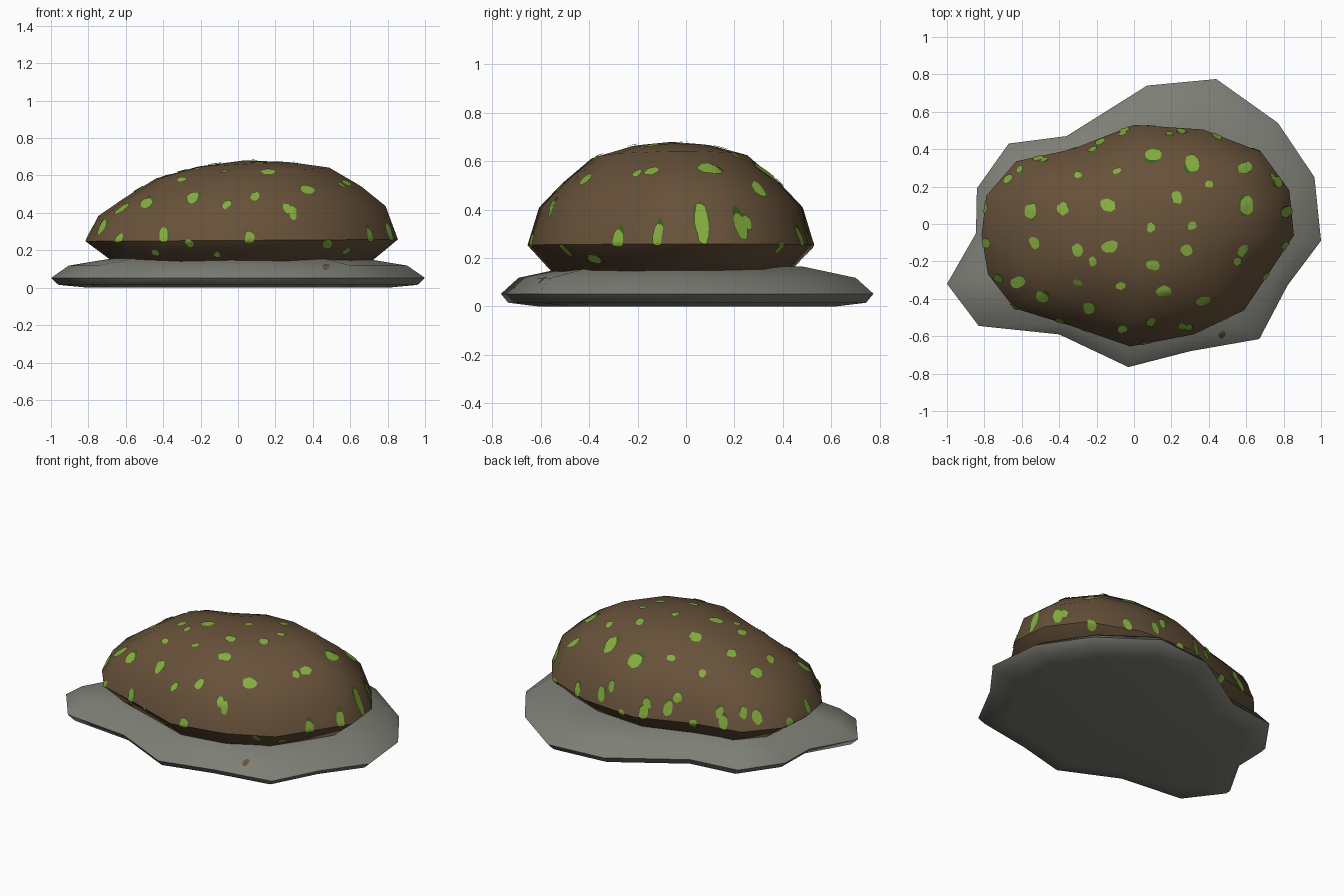
import bpy, bmesh, math, random
from mathutils import Vector
from mathutils.bvhtree import BVHTree

if "Cube" in bpy.data.objects:
    bpy.data.objects.remove(bpy.data.objects["Cube"])

random.seed(4)


def material(name, r, g, b):
    m = bpy.data.materials.new(name)
    m.diffuse_color = (r, g, b, 1)
    m.use_nodes = True
    m.node_tree.nodes["Principled BSDF"].inputs["Base Color"].default_value = m.diffuse_color
    return m


STONE = material("grey stone", 0.205, 0.21, 0.18)
SOIL = material("brown soil", 0.135, 0.083, 0.042)
MOSS = material("light moss green", 0.23, 0.42, 0.05)
DARK = material("dark moss green", 0.05, 0.11, 0.012)


def finish(bm, name, mats, angle=55):
    me = bpy.data.meshes.new(name)
    bm.to_mesh(me)
    for m in mats:
        me.materials.append(m)
    ob = bpy.data.objects.new(name, me)
    bpy.context.collection.objects.link(ob)
    me.shade_smooth()
    me.set_sharp_from_angle(angle=math.radians(angle))
    return ob


def lathe_outline(outline, profile, centre, top=None):
    """Stack scaled copies of an outline; profile rows are (scale, z, tilt)."""
    bm = bmesh.new()
    cx, cy = centre
    rings = []
    for s, z, tilt in profile:
        rings.append([bm.verts.new((cx + (x - cx) * s, cy + (y - cy) * s,
                                    z + tilt * (x - cx))) for x, y in outline])
    n = len(outline)
    for a, b in zip(rings, rings[1:]):
        for i in range(n):
            j = (i + 1) % n
            bm.faces.new((a[i], a[j], b[j], b[i]))
    bm.faces.new(rings[0][::-1])
    if top is None:
        bm.faces.new(rings[-1])
    else:
        peak = bm.verts.new((cx, cy, top))
        for i in range(n):
            bm.faces.new((rings[-1][i], rings[-1][(i + 1) % n], peak))
    bmesh.ops.recalc_face_normals(bm, faces=bm.faces[:])
    return bm


# Irregular stone slab
slab_outline = [(1.0, -.09), (.965, .25), (.77, .54), (.44, .775), (.07, .74), (-.36, .47),
                (-.67, .43), (-.84, .19), (-.845, -.05), (-1.0, -.32), (-.83, -.545),
                (-.4, -.59), (-.03, -.765), (.3, -.68), (.67, -.615), (.82, -.33)]
slab_bm = lathe_outline(slab_outline, [(.8, 0, 0), (.96, .015, 0), (1, .052, 0),
                                       (.905, .118, 0), (.62, .165, 0)], (0, 0))
slab_tree = BVHTree.FromBMesh(slab_bm)
finish(slab_bm, "stone_slab", [STONE])

# Soil mound, undercut at the foot
C = (.03, -.06)
mound_outline = [(.855, -.06), (.83, .18), (.68, .385), (.37, .505), (0, .53), (-.33, .4),
                 (-.63, .335), (-.79, .15), (-.815, -.06), (-.78, -.27), (-.64, -.45),
                 (-.35, -.54), (-.02, -.655), (.32, -.59), (.59, -.46), (.75, -.22)]
mound_bm = lathe_outline(mound_outline, [(.82, .135, 0), (1, .253, .006), (.92, .41, .032),
                                         (.76, .51, .04), (.555, .613, .035),
                                         (.29, .66, .015)], C, top=.68)
mound_tree = BVHTree.FromBMesh(mound_bm)
finish(mound_bm, "soil_mound", [SOIL])


# Thin irregular patches that hug a surface
def patch(bm, tree, hit, nrm, rx, ry, mat, lift):
    up = Vector((0, 0, 1)) if abs(nrm.z) < .8 else Vector((0, 1, 0))
    u = up.cross(nrm).normalized()
    v = nrm.cross(u)
    n = 12
    phase = random.uniform(0, 6.28)
    wob = [1 + .13 * math.sin(2 * math.tau * i / n + phase) + random.uniform(-.12, .12)
           for i in range(n)]

    def put(p):
        q, m, _, _ = tree.find_nearest(p)
        return bm.verts.new(q + (m + nrm).normalized() * lift)

    mid = put(hit)
    rings = [[put(hit + (u * rx * math.cos(math.tau * i / n)
                         + v * ry * math.sin(math.tau * i / n)) * wob[i] * k)
              for i in range(n)] for k in (.5, 1)]
    for i in range(n):
        j = (i + 1) % n
        bm.faces.new((mid, rings[0][i], rings[0][j])).material_index = mat
        bm.faces.new((rings[0][i], rings[1][i], rings[1][j], rings[0][j])).material_index = mat


def spot(bm, origin, direction, rx, ry, dark):
    hit, nrm, _, _ = mound_tree.ray_cast(Vector(origin), Vector(direction))
    if hit is None:
        return
    patch(bm, mound_tree, hit, nrm, rx, ry, 0, .006)
    if dark:  # darker moss fringe peeking out above
        patch(bm, mound_tree, hit + Vector((0, 0, .3 * ry)), nrm, rx * 1.05, ry, 1, .003)


moss = bmesh.new()
# spots seen from above: radius in hundredths -> positions
top_spots = {
    4: [(.1, .37), (.31, .32), (-.14, .1), (.6, .1), (-.13, -.12), (.16, -.36), (.37, -.41)],
    3.3: [(-.55, .07), (-.38, .08), (.23, .14), (.59, .3), (-.53, -.1), (.58, -.14),
          (.28, -.14), (-.62, -.31), (-.49, -.39), (-.3, -.14), (.1, -.22), (-.24, -.45)],
    2.4: [(-.09, .28), (-.3, .26), (-.22, .4), (-.48, .34), (.4, .21), (.09, -.02),
          (.31, -.01), (-.22, -.2), (.55, -.2), (-.3, -.31), (-.07, -.33), (-.06, -.56),
          (.26, -.55), (-.06, .48), (.19, .48), (-.61, .29), (.09, -.52), (.74, .25)]}
for r, places in top_spots.items():
    for x, y in places:
        steep = math.hypot((x - C[0]) / .84, (y - C[1]) / .59) > .72
        spot(moss, (x, y, 2), (0, 0, -1), r / 100, r / 100 * (1.35 if steep else .95), steep)
# spots round the side: angle, height, half width, half height
side_spots = [(-133, .28, .027, .04), (-120, .24, .022, .035), (-106, .18, .02, .02),
              (-87, .262, .03, .035), (-140, .19, .022, .02), (-44, .235, .03, .035),
              (-30, .2, .03, .03), (-18, .27, .025, .05), (-4, .29, .022, .06),
              (9, .34, .03, .085), (21, .33, .03, .065), (-62, .4, .025, .04)]
side_spots += [(a, .25 + .035 * (i % 3), .027, .045) for i, a in
               enumerate((36, 52, 68, 84, 98, 113, 128, 143, 157, 170, 183, 197, 210))]
for a, z, rx, ry in side_spots:
    d = Vector((math.cos(math.radians(a)), math.sin(math.radians(a)), 0))
    spot(moss, Vector((C[0], C[1], z)) + d * 2, -d, rx, ry, z > .25)
finish(moss, "moss_spots", [MOSS, DARK], 180)

# Single crumb of soil on the slab
crumb = bmesh.new()
hit, nrm, _, _ = slab_tree.ray_cast(Vector((.47, -.59, 1)), Vector((0, 0, -1)))
patch(crumb, slab_tree, hit, nrm, .018, .026, 0, .004)
finish(crumb, "soil_crumb", [SOIL], 180)
